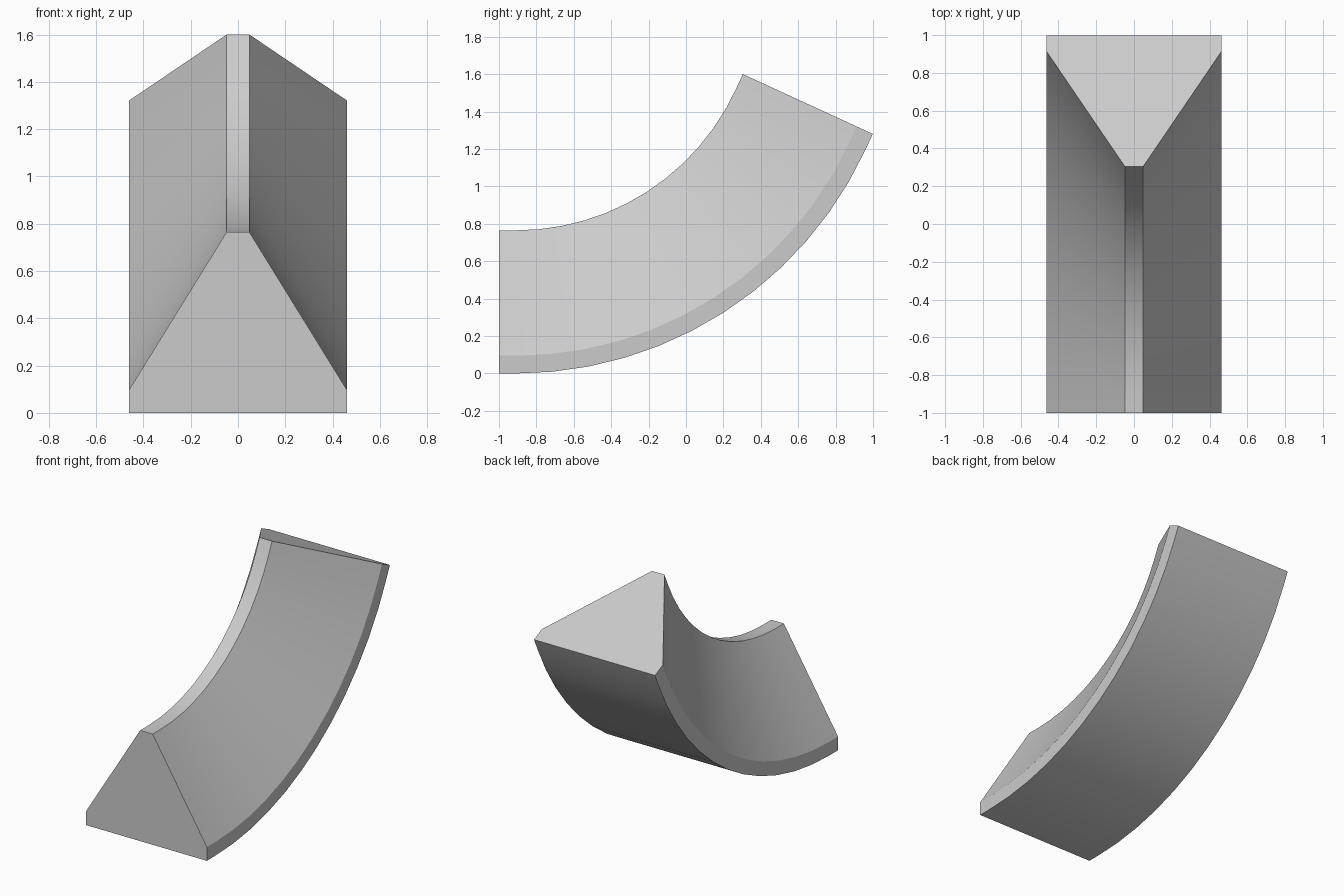
import bpy, bmesh
from math import sin, cos, tan, radians

if "Cube" in bpy.data.objects:
    bpy.data.objects.remove(bpy.data.objects["Cube"])

ANGLE = radians(65.3)
STRAIGHT = 0.09                                  # short straight run at each end
RADIUS = 2.2 - STRAIGHT / tan(ANGLE / 2)         # radius of the outer (bottom) arc
STEPS = 12

# Truncated-triangle cross-section: (x, height above the bottom face)
half = [(0.462, 0.0), (0.462, 0.095), (0.048, 0.765)]
profile = half + [(-x, h) for x, h in reversed(half)]

# Bottom path: (y, z, tangent angle), straight - arc - straight
path = [(-1.0, 0.0, 0.0)]
for i in range(STEPS + 1):
    a = ANGLE * i / STEPS
    path.append((-1 + STRAIGHT + RADIUS * sin(a), RADIUS * (1 - cos(a)), a))
y, z, a = path[-1]
path.append((y + STRAIGHT * cos(a), z + STRAIGHT * sin(a), a))

# Sweep the section along the path
bm = bmesh.new()
rings = [[bm.verts.new((x, y - h * sin(a), z + h * cos(a))) for x, h in profile]
         for y, z, a in path]
n = len(profile)
for r0, r1 in zip(rings, rings[1:]):
    for i in range(n):
        j = (i + 1) % n
        bm.faces.new((r0[i], r0[j], r1[j], r1[i]))

# End caps
bm.faces.new(rings[0])
bm.faces.new(rings[-1])
bmesh.ops.recalc_face_normals(bm, faces=bm.faces)

mesh = bpy.data.meshes.new("curved_wedge")
bm.to_mesh(mesh)
bm.free()
obj = bpy.data.objects.new("curved_wedge", mesh)
bpy.context.collection.objects.link(obj)

# Smooth along the bend, crisp at the section corners
bpy.context.view_layer.objects.active = obj
obj.select_set(True)
bpy.ops.object.shade_smooth_by_angle(angle=radians(25))
